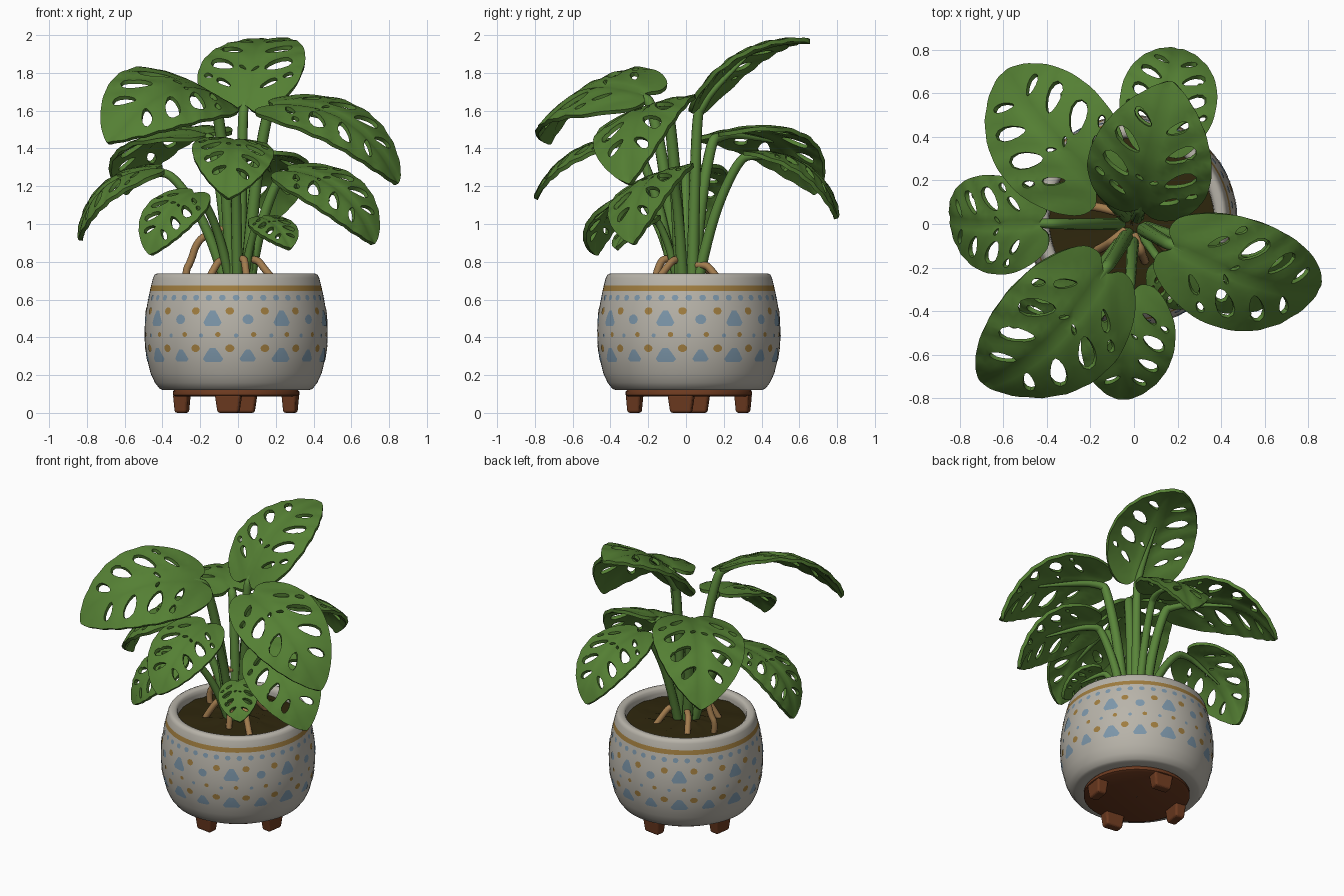
import bpy, bmesh, math, random
from mathutils import Vector
from mathutils.geometry import delaunay_2d_cdt

if "Cube" in bpy.data.objects:
    bpy.data.objects.remove(bpy.data.objects["Cube"])

random.seed(3)
CX, CY = -0.01, 0.015          # pot axis


def material(name, rgb):
    m = bpy.data.materials.new(name)
    m.diffuse_color = (*rgb, 1)
    m.use_nodes = True
    m.node_tree.nodes["Principled BSDF"].inputs["Base Color"].default_value = m.diffuse_color
    return m


GREEN = material("leaf green", (0.09, 0.215, 0.034))
STEM = material("stem green", (0.1, 0.235, 0.042))
CREAM = material("pot cream", (0.48, 0.455, 0.40))
GOLD = material("gold glaze", (0.35, 0.205, 0.05))
BLUE = material("blue glaze", (0.205, 0.31, 0.405))
BROWN = material("clay brown", (0.15, 0.042, 0.014))
SOIL = material("soil", (0.028, 0.02, 0.004))
ROOT = material("root tan", (0.36, 0.2, 0.075))


def make(name, verts, faces, mats, smooth=True):
    me = bpy.data.meshes.new(name)
    me.from_pydata([tuple(v) for v in verts], [], faces)
    for m in mats:
        me.materials.append(m)
    me.polygons.foreach_set("use_smooth", [smooth] * len(me.polygons))
    ob = bpy.data.objects.new(name, me)
    bpy.context.collection.objects.link(ob)
    return ob


def split(ob, angle=40):
    ob.modifiers.new("sharp", 'EDGE_SPLIT').split_angle = math.radians(angle)


def lathe(name, prof, mats, n=64, jitter=0):
    vs, fs = [], []
    for r, z in prof:
        for i in range(n):
            a = 2 * math.pi * i / n
            vs.append((CX + r * math.cos(a), CY + r * math.sin(a),
                       z + random.uniform(-jitter, jitter)))
    for k in range(len(prof) - 1):
        for i in range(n):
            j = (i + 1) % n
            fs.append((k * n + i, k * n + j, (k + 1) * n + j, (k + 1) * n + i))
    ob = make(name, vs, fs, mats)
    bm = bmesh.new()
    bm.from_mesh(ob.data)
    bmesh.ops.remove_doubles(bm, verts=bm.verts, dist=0.0005)
    bm.to_mesh(ob.data)
    bm.free()
    return ob


# pot with a gold stripe
SIDE = [(0.405, 0.128), (0.43, 0.16), (0.453, 0.21), (0.475, 0.3), (0.484, 0.38), (0.485, 0.44),
        (0.48, 0.52), (0.468, 0.59), (0.457, 0.645), (0.45, 0.675), (0.44, 0.715)]
pot = lathe("pot", [(0.0005, 0.12), (0.35, 0.12), (0.39, 0.122)] + SIDE +
            [(0.432, 0.731), (0.42, 0.737), (0.395, 0.736), (0.382, 0.725), (0.378, 0.7), (0.378, 0.64)],
            [CREAM, GOLD])
for p in pot.data.polygons:
    if 0.645 < p.center.z < 0.675 and Vector((p.center.x - CX, p.center.y - CY)).length > 0.43:
        p.material_index = 1

# soil, saucer, feet
lathe("soil", [(0.383, 0.675), (0.32, 0.685), (0.25, 0.69), (0.18, 0.695), (0.11, 0.7), (0.05, 0.7), (0.0, 0.7)],
      [SOIL], 36, 0.008)
split(lathe("saucer", [(0.0005, 0.086), (0.318, 0.086), (0.335, 0.094), (0.335, 0.112), (0.325, 0.124), (0.0005, 0.124)], [BROWN]))
for k in range(4):
    a = k * math.pi / 2 + math.radians(-8)
    rad, tan = Vector((math.cos(a), math.sin(a), 0)), Vector((-math.sin(a), math.cos(a), 0))
    c = Vector((CX, CY, 0)) + rad * 0.29
    vs = [c + rad * (i * 0.04 * t) + tan * (j * 0.07 * t) + Vector((0, 0, z))
          for z, t in ((0, 0.8), (0.1, 1)) for i, j in ((-1, -1), (1, -1), (1, 1), (-1, 1))]
    foot = make("foot", vs, [(3, 2, 1, 0), (4, 5, 6, 7), (0, 1, 5, 4), (1, 2, 6, 5), (2, 3, 7, 6), (3, 0, 4, 7)], [BROWN], False)
    b = foot.modifiers.new("bevel", 'BEVEL')
    b.width, b.segments = 0.014, 3


# painted dots and mounds lying on the pot wall
def pot_radius(z):
    for (r0, z0), (r1, z1) in zip(SIDE, SIDE[1:]):
        if z0 <= z <= z1:
            return r0 + (r1 - r0) * (z - z0) / (z1 - z0)
    return SIDE[-1][0]


DOT = [(math.cos(i * math.pi / 5), math.sin(i * math.pi / 5)) for i in range(10)]
MOUND = [(-1, -.6), (-.75, -1), (0, -1), (.75, -1), (1, -.6), (.6, .3), (.25, .95), (-.25, .95), (-.6, .3)]


def decorate(name, mat, rows):
    vs, fs = [], []
    for shape, z, n, phase, hw, hh in rows:
        for k in range(n):
            a0, o = math.radians(phase + 360 * k / n), len(vs)
            for x, y in [(0, 0)] + shape:
                zz = z + y * hh
                r = pot_radius(zz) + 0.0022
                a = a0 + x * hw / r
                vs.append((CX + r * math.sin(a), CY - r * math.cos(a), zz))
            m = len(shape)
            fs += [(o, o + 1 + i, o + 1 + (i + 1) % m) for i in range(m)]
    make(name, vs, fs, [mat])


decorate("blue_pattern", BLUE, [
    (DOT, 0.61, 40, 0, 0.018, 0.016), (MOUND, 0.503, 8, -15, 0.05, 0.042), (DOT, 0.495, 8, -37.5, 0.03, 0.026),
    (DOT, 0.41, 16, 0, 0.012, 0.011), (MOUND, 0.308, 8, -15, 0.056, 0.038), (MOUND, 0.305, 8, 7.5, 0.044, 0.032)])
decorate("gold_pattern", GOLD, [
    (DOT, 0.54, 16, -4, 0.023, 0.02), (DOT, 0.415, 16, 11, 0.015, 0.013), (DOT, 0.342, 16, -4, 0.025, 0.02)])


# flat leaf pattern: heart outline with slots between the veins
def catmull(pts, n=4):
    out, m = [], len(pts)
    for i in range(m):
        p0, p1, p2, p3 = (Vector(pts[(i + d) % m]) for d in (-1, 0, 1, 2))
        for k in range(n):
            t = k / n
            out.append(0.5 * (2 * p1 + (p2 - p0) * t + (2 * p0 - 5 * p1 + 4 * p2 - p3) * t * t
                              + (3 * p1 - p0 - 3 * p2 + p3) * t ** 3))
    return out


def inside(p, poly):
    c = False
    for a, b in zip(poly, poly[1:] + poly[:1]):
        if (a.y > p.y) != (b.y > p.y) and p.x < (b.x - a.x) * (p.y - a.y) / (b.y - a.y) + a.x:
            c = not c
    return c


HALF = [(0, 0), (.09, -.06), (.2, -.04), (.31, .07), (.375, .22), (.395, .38), (.365, .57),
        (.285, .75), (.175, .89), (.07, .975), (0, 1)]
OUTLINE = catmull(HALF + [(-u, v) for u, v in HALF[-2:0:-1]])
SLOTS = [(.17, .16, .07, .022), (.21, .36, .11, .048), (.175, .56, .105, .046), (.115, .735, .075, .032),
         (.3, .25, .04, .018), (.05, .3, .03, .012)]
HOLES = []
for sgn in (1, -1):
    for u, v, a, b in SLOTS:
        ring = []
        for i in range(12):
            t = 2 * math.pi * i / 12
            x, y = a * math.cos(t), b * math.sin(t) * (1 + 0.3 * math.cos(t))
            ring.append(Vector((sgn * (u + x * .8 - y * .6), v + x * .6 + y * .8 + (0.02 if sgn < 0 else 0))))
        HOLES.append(ring)
pts, edges = [], []
for loop in [OUTLINE] + HOLES:
    o, m = len(pts), len(loop)
    pts += loop
    edges += [(o + i, o + (i + 1) % m) for i in range(m)]
border = list(pts)
for i in range(-9, 10):
    for j in range(-1, 23):
        p = Vector((i * 0.045, j * 0.045))
        if min((p - q).length for q in border) > 0.022:
            pts.append(p)
flat, _, tris, *_ = delaunay_2d_cdt(pts, edges, [], 0, 1e-5)


def solid(f):
    c = sum((flat[i] for i in f), Vector((0, 0))) / len(f)
    return inside(c, OUTLINE) and not any(inside(c, h) for h in HOLES)


tris = [f for f in tris if solid(f)]


def tube(name, points, radii, depth, mat):
    cu = bpy.data.curves.new(name, 'CURVE')
    cu.dimensions, cu.bevel_depth, cu.bevel_resolution, cu.use_fill_caps = '3D', depth, 3, True
    sp = cu.splines.new('NURBS')
    sp.points.add(len(points) - 1)
    for q, p, r in zip(sp.points, points, radii):
        q.co, q.radius = (*p, 1), r
    sp.order_u, sp.use_endpoint_u, sp.resolution_u = 3, True, 8
    cu.materials.append(mat)
    ob = bpy.data.objects.new(name, cu)
    bpy.context.collection.objects.link(ob)
    bpy.ops.object.select_all(action='DESELECT')
    ob.select_set(True)
    bpy.context.view_layer.objects.active = ob
    bpy.ops.object.convert(target='MESH')


# leaves: base, tip, width, sideways tilt, arch height
LEAVES = [
    ("top", (.03, .07, 1.635), (.17, .65, 1.975), .57, .04, .11),
    ("front_left", (-.14, -.23, 1.69), (-.69, -.73, 1.44), .63, .5, .16),
    ("right", (.19, -.11, 1.63), (.845, -.30, 1.22), .54, -.4, .15),
    ("back_left", (-.17, .17, 1.48), (-.60, .69, 1.17), .58, .15, .145),
    ("back", (.12, .36, 1.38), (.20, .80, 1.035), .44, .0, .11),
    ("front", (-.02, -.32, 1.445), (-.05, -.80, 1.14), .43, .12, .09),
    ("left", (-.44, -.0, 1.29), (-.84, .03, .92), .46, .32, .11),
    ("lower_right", (.27, -.08, 1.28), (.72, -.28, .90), .46, -.45, .115),
    ("lower_front_left", (-.235, -.29, 1.16), (-.465, -.48, .84), .35, .42, .07),
    ("small_front", (.125, -.18, 1.03), (.275, -.37, .87), .25, -.2, .035),
]
for name, base, tip, width, tilt, arch in LEAVES:
    B, f = Vector(base), Vector(tip) - Vector(base)
    h = Vector((f.y, -f.x, 0)).normalized()
    h.z = tilt
    s = (h - f * (h.dot(f) / f.length_squared)).normalized()
    n = s.cross(f).normalized()
    W = width / 0.79

    def at(u, v):
        ripple = 0.006 * W * min(1, abs(u) * 6) * math.cos((v - .75 * abs(u) - .03) * 2 * math.pi / .19)
        groove = -0.018 * W * math.exp(-(u / .035) ** 2)
        return B + f * v + s * (u * W) + n * (arch * 4 * v * (1 - v) - 0.35 * W * u * u + ripple + groove)

    leaf = make("leaf_" + name, [at(p.x, p.y) for p in flat], [tuple(t) for t in tris], [GREEN])
    bm = bmesh.new()
    bm.from_mesh(leaf.data)
    bmesh.ops.delete(bm, geom=[v for v in bm.verts if not v.link_faces], context='VERTS')
    bm.to_mesh(leaf.data)
    bm.free()
    sol = leaf.modifiers.new("thickness", 'SOLIDIFY')
    sol.thickness, sol.offset = 0.022, 0
    split(leaf, 50)
    # stalk rising from the soil and running under the midrib
    flat_dir = Vector((B.x, B.y, 0))
    start = flat_dir.normalized() * min(.06, .03 + flat_dir.length * .1) + Vector((0, 0, .67))

    def along(hor, ver):
        return Vector((start.x + (B.x - start.x) * hor, start.y + (B.y - start.y) * hor,
                       start.z + (B.z - start.z) * ver))

    k = min(1, .55 + .6 * (f.length - .25))
    tube("stalk_" + name, [start, along(.15, .3), along(.4, .65), along(.75, .95), at(0, .0) - n * .01,
                           at(0, .15) - n * .012, at(0, .5) - n * .008],
         [1.15, 1.1, 1, .95, .85, .6, .25], .035 * k, STEM)

# aerial roots
ROOTS = [
    [(-.06, .05, .98), (-.16, .08, .95), (-.22, .08, .90), (-.25, .085, .80), (-.28, .08, .75), (-.27, .08, .68)],
    [(-.04, -.03, .80), (-.09, -.07, .82), (-.13, -.1, .76), (-.17, -.12, .68)],
    [(.04, -.02, .81), (.10, -.06, .82), (.14, -.11, .76), (.21, -.17, .68)],
    [(.0, -.05, .80), (.03, -.11, .83), (.04, -.15, .77), (.05, -.17, .68)],
    [(.02, .04, .78), (.05, .1, .79), (.07, .14, .75), (.1, .19, .68)],
    [(-.03, .04, .77), (-.09, .1, .77), (-.12, .15, .73), (-.15, .2, .68)],
]
for r in ROOTS:
    tube("aerial_root", r, [1.1] * len(r), .018, ROOT)
